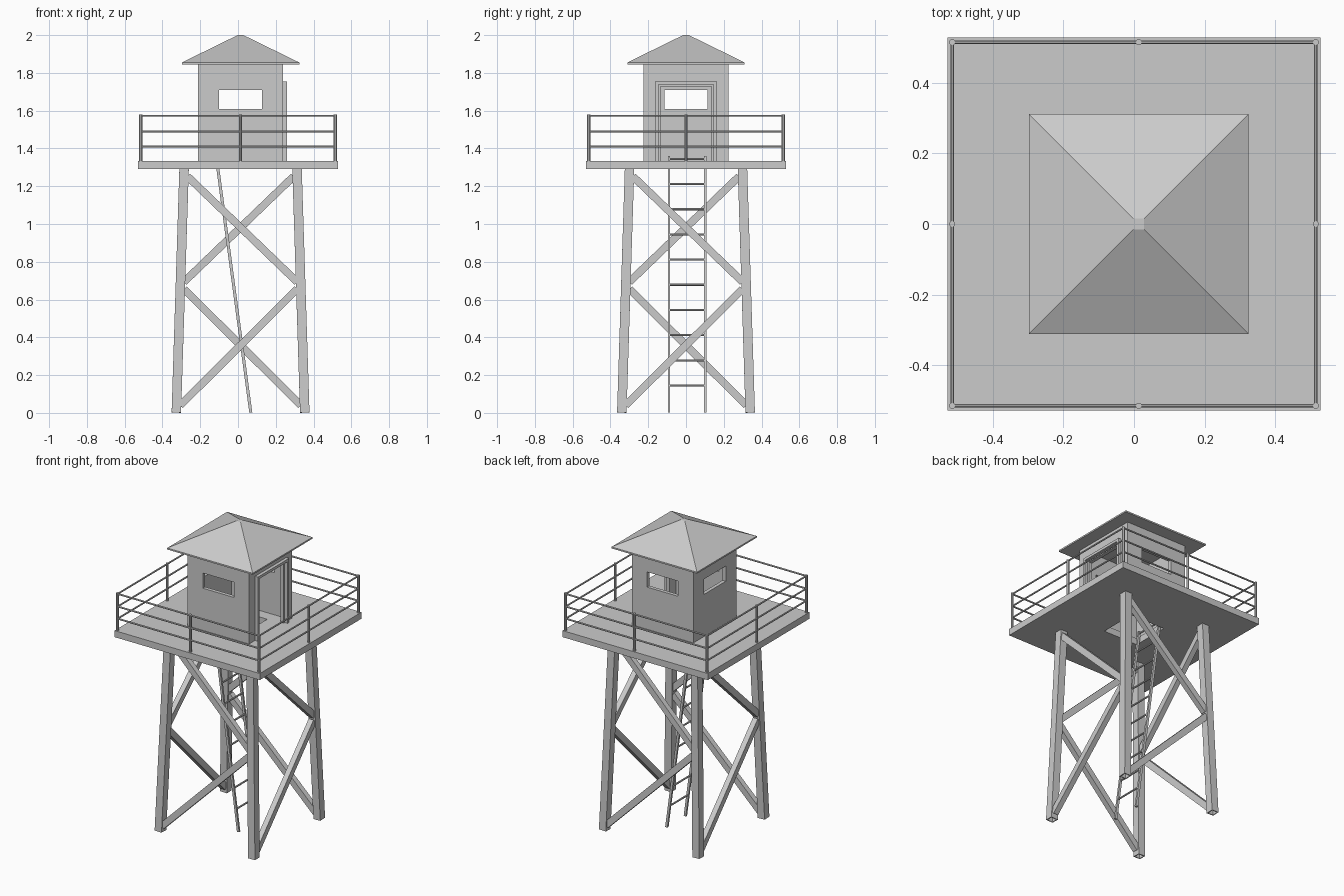
import bpy, bmesh, math
from mathutils import Matrix, Vector

if "Cube" in bpy.data.objects:
    bpy.data.objects.remove(bpy.data.objects["Cube"], do_unlink=True)

grey = bpy.data.materials.new("plain_grey")
grey.use_nodes = True
COLOR = (0.6, 0.6, 0.6, 1)
grey.diffuse_color = COLOR
grey.node_tree.nodes["Principled BSDF"].inputs["Base Color"].default_value = COLOR

CX = 0.0135                      # tower and cabin axis
DECK_LOW, DECK_TOP = 1.29, 1.333
EAVE = 1.845


def finish(name, bm):
    bmesh.ops.recalc_face_normals(bm, faces=bm.faces)
    mesh = bpy.data.meshes.new(name)
    bm.to_mesh(mesh)
    bm.free()
    mesh.materials.append(grey)
    obj = bpy.data.objects.new(name, mesh)
    bpy.context.collection.objects.link(obj)
    return obj


def beam(name, p, q, w, d, ref, sides=4, caps=True):
    """Bar from p to q; d is measured along ref, w across it."""
    p, q = Vector(p), Vector(q)
    z = (q - p).normalized()
    y = Vector(ref)
    y = (y - z * y.dot(z)).normalized()
    x = y.cross(z)
    basis = Matrix((x, y, z)).transposed().to_4x4()
    basis.translation = (p + q) / 2
    r = math.sqrt(0.5) if sides == 4 else 0.5
    shape = Matrix.Diagonal((w, d, (q - p).length, 1)) @ Matrix.Rotation(math.pi / sides, 4, 'Z')
    bm = bmesh.new()
    bmesh.ops.create_cone(bm, cap_ends=caps, segments=sides, radius1=r, radius2=r,
                          depth=1, matrix=basis @ shape)
    return finish(name, bm)


def extrude_faces(bm, depth):
    geo = bmesh.ops.extrude_face_region(bm, geom=bm.faces[:])["geom"]
    bmesh.ops.translate(bm, vec=(0, 0, depth),
                        verts=[v for v in geo if isinstance(v, bmesh.types.BMVert)])


def rect(x0, x1, y0, y1):
    return [(x0, y0), (x1, y0), (x1, y1), (x0, y1)]


def holed_panel(name, outer, inner, depth, matrix):
    """Flat panel with a rectangular opening."""
    bm = bmesh.new()
    a = [bm.verts.new((u, v, 0)) for u, v in outer]
    b = [bm.verts.new((u, v, 0)) for u, v in inner]
    for i in range(4):
        j = (i + 1) % 4
        bm.faces.new((a[i], a[j], b[j], b[i]))
    extrude_faces(bm, depth)
    bm.transform(matrix)
    return finish(name, bm)


def portal(name, half, top, gap_half, gap_top, depth, matrix):
    """Upright panel with an opening that reaches the floor."""
    bm = bmesh.new()
    pts = [(-half, DECK_TOP), (-gap_half, DECK_TOP), (-gap_half, gap_top), (gap_half, gap_top),
           (gap_half, DECK_TOP), (half, DECK_TOP), (half, top), (-half, top)]
    bm.faces.new([bm.verts.new((u, v, 0)) for u, v in pts])
    extrude_faces(bm, depth)
    bm.transform(matrix)
    return finish(name, bm)


def around(k):
    return Matrix.Translation((CX, 0, 0)) @ Matrix.Rotation(k * math.pi / 2, 4, 'Z')


# Legs and zigzag braces, one set per side
def spread(z):
    return 0.34 - 0.041 * z / DECK_LOW


def leg_point(side, z):
    return Vector((side * spread(z), -spread(z), z))


SIDES = ("front", "right", "back", "left")
for k, side in enumerate(SIDES):
    turn = around(k)
    normal = turn.to_3x3() @ Vector((0, -1, 0))
    leg = beam(side + "_leg", turn @ leg_point(-1, 0.002), turn @ leg_point(-1, DECK_LOW),
               0.05, 0.05, normal, caps=False)
    tube = leg.modifiers.new("wall", 'SOLIDIFY')
    tube.thickness = 0.008
    tube.offset = -1
    for part, z in (("lower", 0.02), ("upper", 1.27)):
        a, b = leg_point(-1, z), leg_point(1, 0.675)
        beam(f"{side}_{part}_brace", turn @ a.lerp(b, 0.03), turn @ a.lerp(b, 0.97),
             0.04, 0.035, normal)

# Deck with hatch opening
D = 0.5285
H = 0.125
holed_panel("deck", rect(-D, D, -D, D), rect(-H, H, -H, H), DECK_TOP - DECK_LOW,
            Matrix.Translation((0, 0, DECK_LOW)))

# Railing
R = 0.515
for k, side in enumerate(SIDES):
    turn = Matrix.Rotation(k * math.pi / 2, 4, 'Z')
    mid = CX if side == "front" else -CX if side == "back" else 0
    for where, u in (("corner", -R), ("middle", mid)):
        beam(f"{side}_{where}_post", turn @ Vector((u, -R, DECK_TOP)),
             turn @ Vector((u, -R, 1.58)), 0.018, 0.018, (0, 1, 0), sides=8)
    for i, z in enumerate((1.41, 1.49, 1.573)):
        beam(f"{side}_rail_{i + 1}", turn @ Vector((-R, -R, z)), turn @ Vector((R, -R, z)),
             0.011, 0.011, (0, 0, 1), sides=8)

# Cabin walls: windows on three sides, doorway on the right side
C = 0.224
T = 0.024
upright = Matrix.Rotation(math.pi / 2, 4, 'X')
for k, side in enumerate(SIDES):
    place = around(k) @ Matrix.Translation((0, T - C, 0)) @ upright
    half = C if k % 2 == 0 else C - T
    if side == "right":
        portal("door_wall", half, EAVE, 0.135, 1.728, T, place)
        portal("door_frame", 0.163, 1.755, 0.146, 1.738, 0.021,
               around(k) @ Matrix.Translation((0, -C, 0)) @ upright)
    else:
        holed_panel(side + "_wall", rect(-half, half, DECK_TOP, EAVE),
                    rect(-0.113, 0.113, 1.61, 1.71), T, place)

# Roof: thin eave lip rising to a small flat top
bm = bmesh.new()
rings = [[bm.verts.new((CX + u, v, z)) for u, v in rect(-s, s, -s, s)]
         for s, z in ((0.311, EAVE), (0.311, 1.855), (0.015, 2.0))]
for low, high in zip(rings, rings[1:]):
    for i in range(4):
        j = (i + 1) % 4
        bm.faces.new((low[i], low[j], high[j], high[i]))
bm.faces.new(rings[0])
bm.faces.new(rings[-1])
finish("roof", bm)

# Ladder leaning up through the hatch
def ladder_point(y, z):
    return Vector((0.068 - 0.135 * z, y, z))


LEFT, RIGHT = -0.09, 0.102
for name, y in (("front", LEFT), ("back", RIGHT)):
    beam(f"ladder_{name}_rail", ladder_point(y, 0.002), ladder_point(y, 1.36),
         0.016, 0.013, (0, 1, 0))
for i in range(10):
    z = 0.145 + 0.1333 * i
    beam(f"ladder_rung_{i + 1}", ladder_point(LEFT, z), ladder_point(RIGHT, z),
         0.012, 0.012, (0, 0, 1), sides=8)
